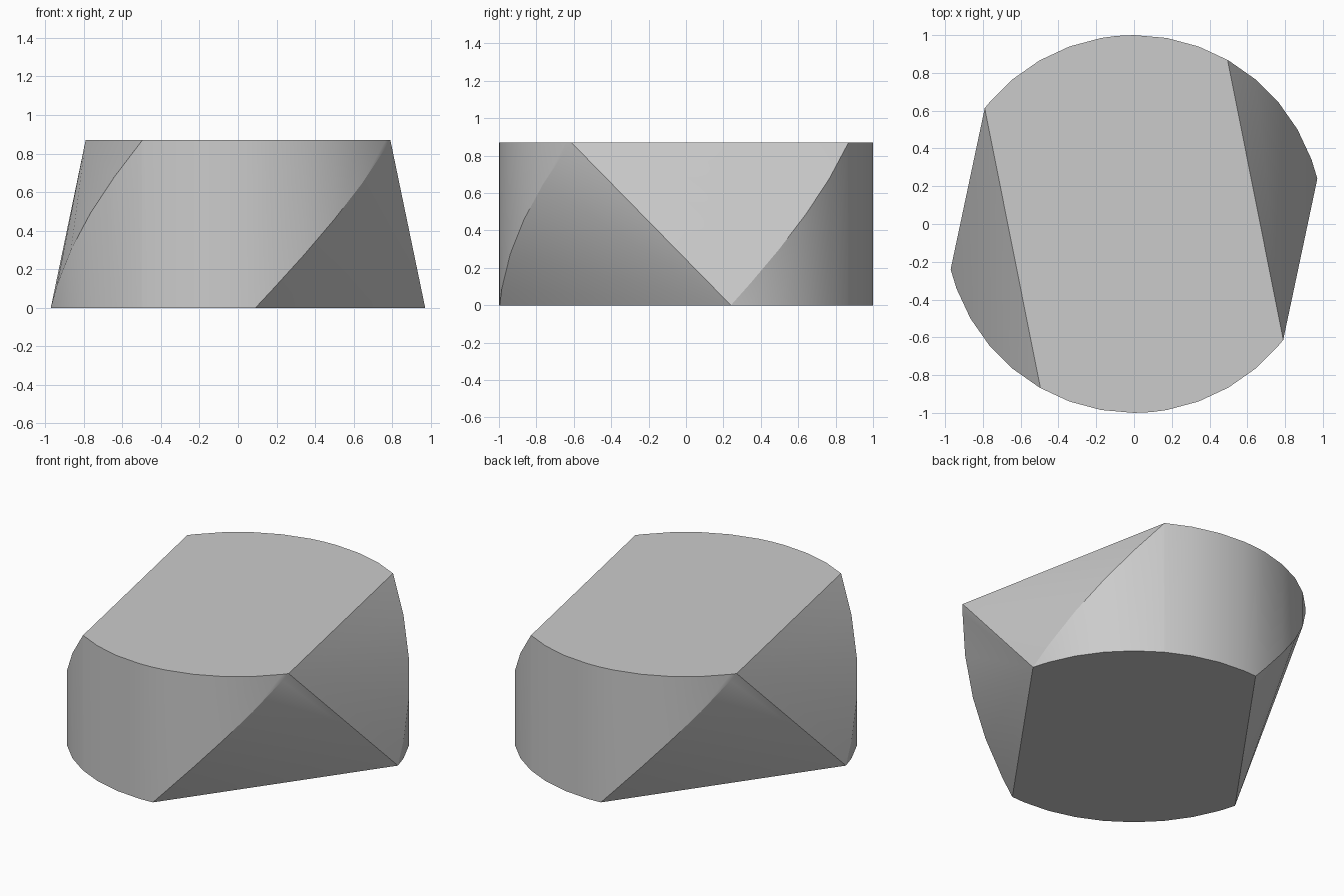
import bpy, bmesh
from math import sin, cos, radians

if "Cube" in bpy.data.objects:
    bpy.data.objects.remove(bpy.data.objects["Cube"])

H = 0.87                      # height
B, D = 13.9, 95.2             # wall start / end angle on the bottom disc
C, A = 60.3, 142.2            # wall start / end angle on the top disc

bm = bmesh.new()


def vert(angle, z):
    a = radians(angle)
    return bm.verts.new((cos(a), sin(a), z))


# Wall columns: round wall bounded by two rising helical edges
angles = sorted({B, C, D, A} | {float(a) for a in range(20, 150, 10) if a < A})
top_loop, bottom_loop, sides = [], [], []
for turn in (0, 180):
    lows, highs = [], []
    for a in angles:
        z_low = H * max(0, (a - D) / (A - D))
        z_high = H * min(1, (a - B) / (C - B))
        low = vert(a + turn, z_low)
        high = low if z_high - z_low < 1e-5 else vert(a + turn, z_high)
        lows.append(low)
        highs.append(high)
    for i in range(len(angles) - 1):
        ring = [lows[i], lows[i + 1], highs[i + 1], highs[i]]
        bm.faces.new(list(dict.fromkeys(ring)))
    c, d = angles.index(C), angles.index(D)
    bottom_loop += lows[:d + 1]
    top_loop += highs[c:]
    sides.append((highs[:c + 1], lows[d:]))

# Flat top and bottom
bm.faces.new(top_loop)
bm.faces.new(bottom_loop[::-1])

# Twisted cut sides: two fans meeting on a shared diagonal
for k in (0, 1):
    rising = sides[k][0]          # bottom corner up to the top corner
    other = sides[1 - k][1]       # neighbouring helical edge
    foot, peak = rising[0], other[-1]
    for i in range(len(rising) - 1):
        bm.faces.new((peak, rising[i], rising[i + 1]))
    for i in range(len(other) - 1):
        bm.faces.new((foot, other[i + 1], other[i]))

bmesh.ops.recalc_face_normals(bm, faces=bm.faces)
mesh = bpy.data.meshes.new("twisted_block")
bm.to_mesh(mesh)
bm.free()

block = bpy.data.objects.new("twisted_block", mesh)
bpy.context.collection.objects.link(block)
bpy.context.view_layer.objects.active = block
block.select_set(True)
bpy.ops.object.shade_smooth_by_angle(angle=radians(20))
